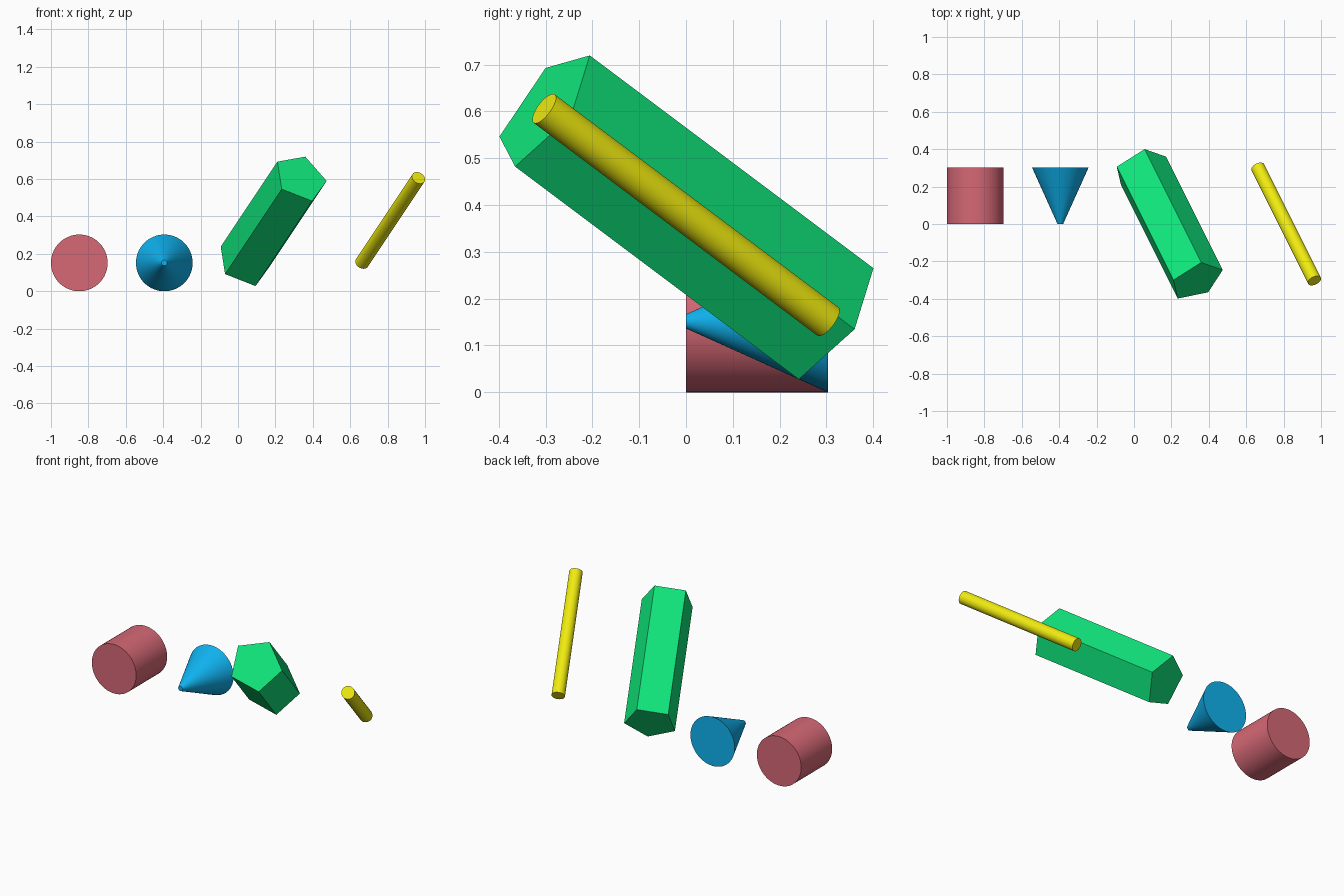
import bpy, math
from mathutils import Vector

if "Cube" in bpy.data.objects:
    bpy.data.objects.remove(bpy.data.objects["Cube"])

R = 0.1515  # base radius shared by the shapes


def prism(name, start, end, r1, r2, sides, ref, color):
    """Capped tube from start to end; the first corner points along ref."""
    a, b = Vector(start), Vector(end)
    d = (b - a).normalized()
    ref = Vector(ref)
    u = (ref - d * ref.dot(d)).normalized()
    w = d.cross(u)
    verts = []
    for centre, r in ((a, r1), (b, r2)):
        for i in range(sides):
            t = 2 * math.pi * i / sides
            verts.append(centre + r * (math.cos(t) * u + math.sin(t) * w))
    faces = [(i, (i + 1) % sides, sides + (i + 1) % sides, sides + i) for i in range(sides)]
    faces += [tuple(reversed(range(sides))), tuple(range(sides, 2 * sides))]
    mesh = bpy.data.meshes.new(name)
    mesh.from_pydata(verts, [], faces)
    obj = bpy.data.objects.new(name, mesh)
    bpy.context.collection.objects.link(obj)
    mat = bpy.data.materials.new(name + "_color")
    mat.diffuse_color = (*color, 1)
    mat.use_nodes = True
    mat.node_tree.nodes["Principled BSDF"].inputs["Base Color"].default_value = mat.diffuse_color
    mesh.materials.append(mat)
    if sides > 8:
        bpy.ops.object.select_all(action='DESELECT')
        obj.select_set(True)
        bpy.context.view_layer.objects.active = obj
        bpy.ops.object.shade_smooth_by_angle(angle=math.radians(30))
    return obj


UP = (0, 0, 1)
AXIS = Vector((2, -4, 3)) * R  # shared slant of the two leaning shapes

# Upright-facing cylinder and cone
prism("red_cylinder", (-1 + R, 0, R), (-1 + R, 2 * R, R), R, R, 64, UP, (0.67, 0.14, 0.18))
prism("blue_cone", (-1 + 4 * R, 0, R), (-1 + 4 * R, 2 * R, R), R / 10, R, 64, UP, (0.005, 0.45, 0.87))

# Leaning five-sided prism
low = Vector((0.032, 2 * R, R))
prism("green_pentagon_prism", low, low + AXIS, R, R, 5, (0.025, 0.098, 0.115), (0.005, 0.8, 0.2))

# Leaning thin rod
low = Vector((0.662, 2 * R, R))
prism("yellow_rod", low, low + AXIS, R / 4, R / 4, 48, UP, (0.87, 0.83, 0.005))
